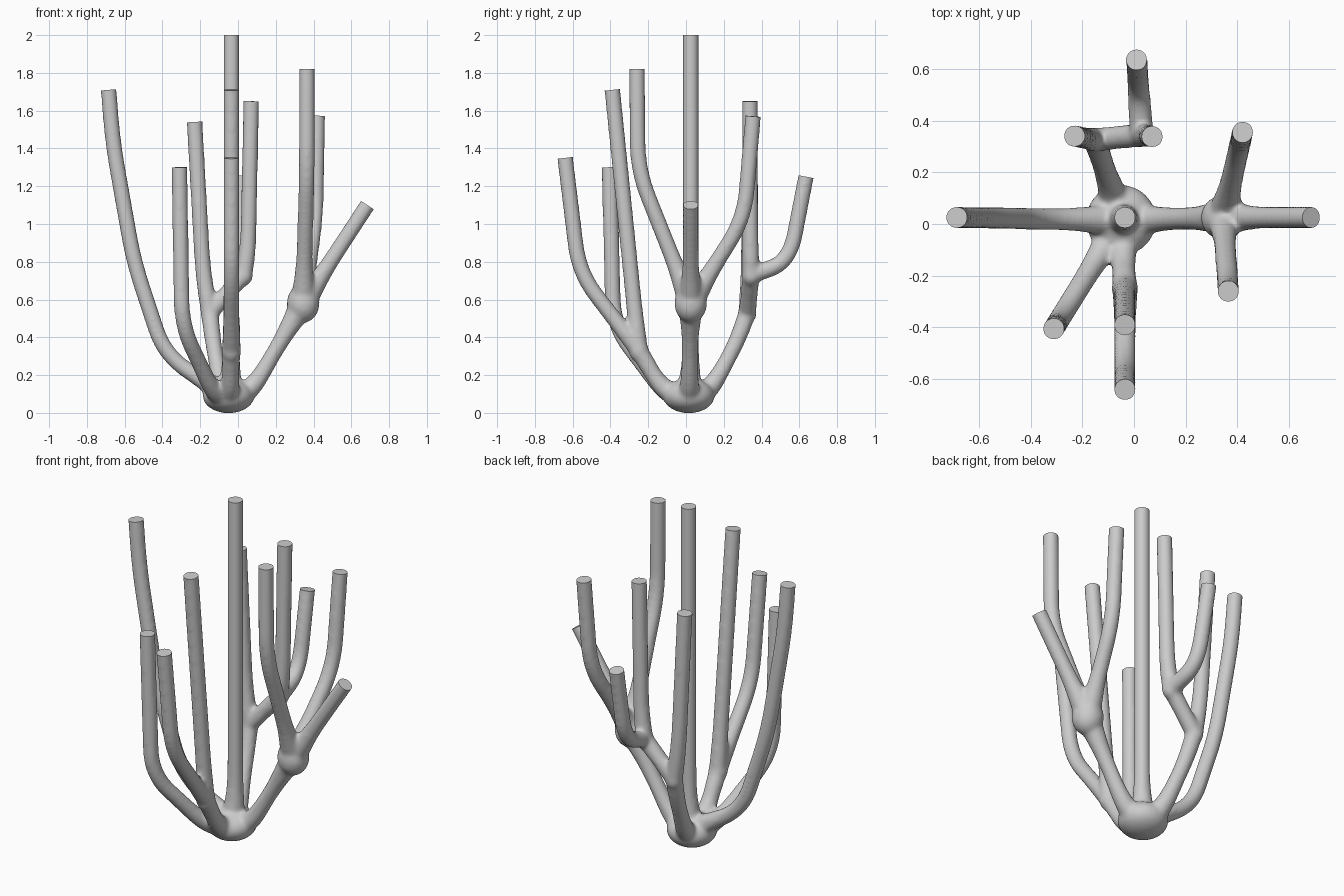
import bpy, bmesh
from math import exp
from mathutils import Vector, Matrix

if "Cube" in bpy.data.objects:
    bpy.data.objects.remove(bpy.data.objects["Cube"])

R = 0.0425          # tube radius before smoothing
EXTRA = 0.06        # overshoot trimmed off each tip
REACH = 0.15        # how far a rounded bend spreads along its legs

bm = bmesh.new()
tips = []


class Joint:
    """Swollen node where tubes meet."""
    def __init__(self, x, y, z, size, stretch=1.2):
        self.co = Vector((x, y, z))
        self.flare = min(0.5, (size / R - 1) * 0.6)
        bmesh.ops.create_icosphere(
            bm, subdivisions=3, radius=size,
            matrix=Matrix.Translation(self.co) @ Matrix.Diagonal((1, 1, stretch, 1)))


def rounded_path(corners):
    """Evenly sampled polyline with every inner corner rounded."""
    path = [corners[0]]
    for a, b, c in zip(corners, corners[1:], corners[2:]):
        p = b + (a - b).normalized() * min(REACH, (a - b).length * 0.48)
        q = b + (c - b).normalized() * min(REACH, (c - b).length * 0.48)
        path += [p.lerp(b, t / 8).lerp(b.lerp(q, t / 8), t / 8) for t in range(9)]
    path.append(corners[-1])
    dense = [path[0]]
    for p, q in zip(path, path[1:]):
        n = max(1, int((q - p).length / 0.04))
        dense += [p.lerp(q, i / n) for i in range(1, n + 1)]
    return dense


def grow(start, end, *bends):
    """Tube rising in a vertical plane from a joint to a joint or free tip.
    Each bend is (share of the horizontal way, height)."""
    joints = [start]
    if isinstance(end, Joint):
        joints.append(end)
        goal = end.co
    else:
        goal = Vector(end)
    corners = [start.co]
    for share, z in bends:
        p = start.co.lerp(goal, share)
        p.z = z
        corners.append(p)
    if len(joints) == 1:
        d = (goal - corners[-1]).normalized()
        tips.append((goal, d))
        goal = goal + d * EXTRA
    pts = rounded_path(corners + [goal])

    cu = bpy.data.curves.new("path", 'CURVE')
    cu.dimensions = '3D'
    cu.bevel_depth = R
    cu.bevel_resolution = 6
    cu.use_fill_caps = True
    sp = cu.splines.new('POLY')
    sp.points.add(len(pts) - 1)
    for sp_pt, p in zip(sp.points, pts):
        sp_pt.co = (*p, 1)
        sp_pt.radius = 1 + max(j.flare * exp(-(((p - j.co).length / 0.16) ** 2)) for j in joints)
    ob = bpy.data.objects.new("path", cu)
    bpy.context.collection.objects.link(ob)
    dg = bpy.context.evaluated_depsgraph_get()
    me = bpy.data.meshes.new_from_object(ob.evaluated_get(dg))
    bm.from_mesh(me)
    bpy.data.objects.remove(ob)
    bpy.data.curves.remove(cu)
    bpy.data.meshes.remove(me)


# Joints
root = Joint(-0.05, 0.015, 0.09, 0.138, 0.67)
right = Joint(0.345, 0.025, 0.58, 0.087)
front = Joint(-0.035, -0.25, 0.33, 0.053)
back = Joint(-0.15, 0.325, 0.53, 0.05)
back_upper = Joint(0.03, 0.345, 0.73, 0.05)

# Stems straight from the root
grow(root, (-0.035, 0.025, 2.0), (1, 0.25))
grow(root, (-0.685, 0.025, 1.71), (0.53, 0.30), (0.79, 0.80), (0.965, 1.43))
grow(root, (-0.31, -0.405, 1.30), (0.3, 0.10), (0.95, 0.46))

# Front trunk and arms
grow(root, front, (0.5, 0.11))
grow(front, (-0.035, -0.64, 1.35), (0.81, 0.74))
grow(front, (-0.035, -0.39, 1.71))

# Back trunk and arms
grow(root, back, (0.35, 0.11), (0.8, 0.36))
grow(back, (-0.23, 0.34, 1.54), (0.45, 0.75))
grow(back, back_upper)
grow(back_upper, (0.07, 0.338, 1.65), (0.6, 0.88))
grow(back_upper, (0.01, 0.635, 1.25), (0.7, 0.80))

# Right trunk and arms
grow(root, right, (0.3, 0.11))
grow(right, (0.685, 0.025, 1.10))
grow(right, (0.365, -0.26, 1.82), (0.98, 1.28))
grow(right, (0.42, 0.355, 1.57), (0.86, 1.03))

# Fuse everything and fillet the joints
bmesh.ops.remove_doubles(bm, verts=bm.verts, dist=0.0005)
rough = bpy.data.meshes.new("branching_tubes")
bm.to_mesh(rough)
bm.free()
plant = bpy.data.objects.new("branching_tubes", rough)
bpy.context.collection.objects.link(plant)
fuse = plant.modifiers.new("fuse", 'REMESH')
fuse.mode = 'VOXEL'
fuse.voxel_size = 0.0105
fillet = plant.modifiers.new("fillet", 'SMOOTH')
fillet.factor = 0.5
fillet.iterations = 12
dg = bpy.context.evaluated_depsgraph_get()
fused = bpy.data.meshes.new_from_object(plant.evaluated_get(dg))
plant.modifiers.clear()

# Trim every tip to a flat end
bm = bmesh.new()
bm.from_mesh(fused)
for tip, d in tips:
    near = {v for v in bm.verts if (v.co - tip).length < 0.14}
    edges = {e for v in near for e in v.link_edges if all(w in near for w in e.verts)}
    faces = {f for v in near for f in v.link_faces if all(w in near for w in f.verts)}
    res = bmesh.ops.bisect_plane(bm, geom=list(near) + list(edges) + list(faces),
                                 plane_co=tip, plane_no=d, clear_outer=True)
    cut = [g for g in res['geom_cut'] if isinstance(g, bmesh.types.BMEdge)]
    bmesh.ops.edgeloop_fill(bm, edges=cut)
for v in bm.verts:
    v.co.z = max(v.co.z, 0.0)
bmesh.ops.recalc_face_normals(bm, faces=bm.faces)
bm.to_mesh(fused)
bm.free()
plant.data = fused

bpy.context.view_layer.objects.active = plant
plant.select_set(True)
bpy.ops.object.shade_smooth_by_angle(angle=0.7)
